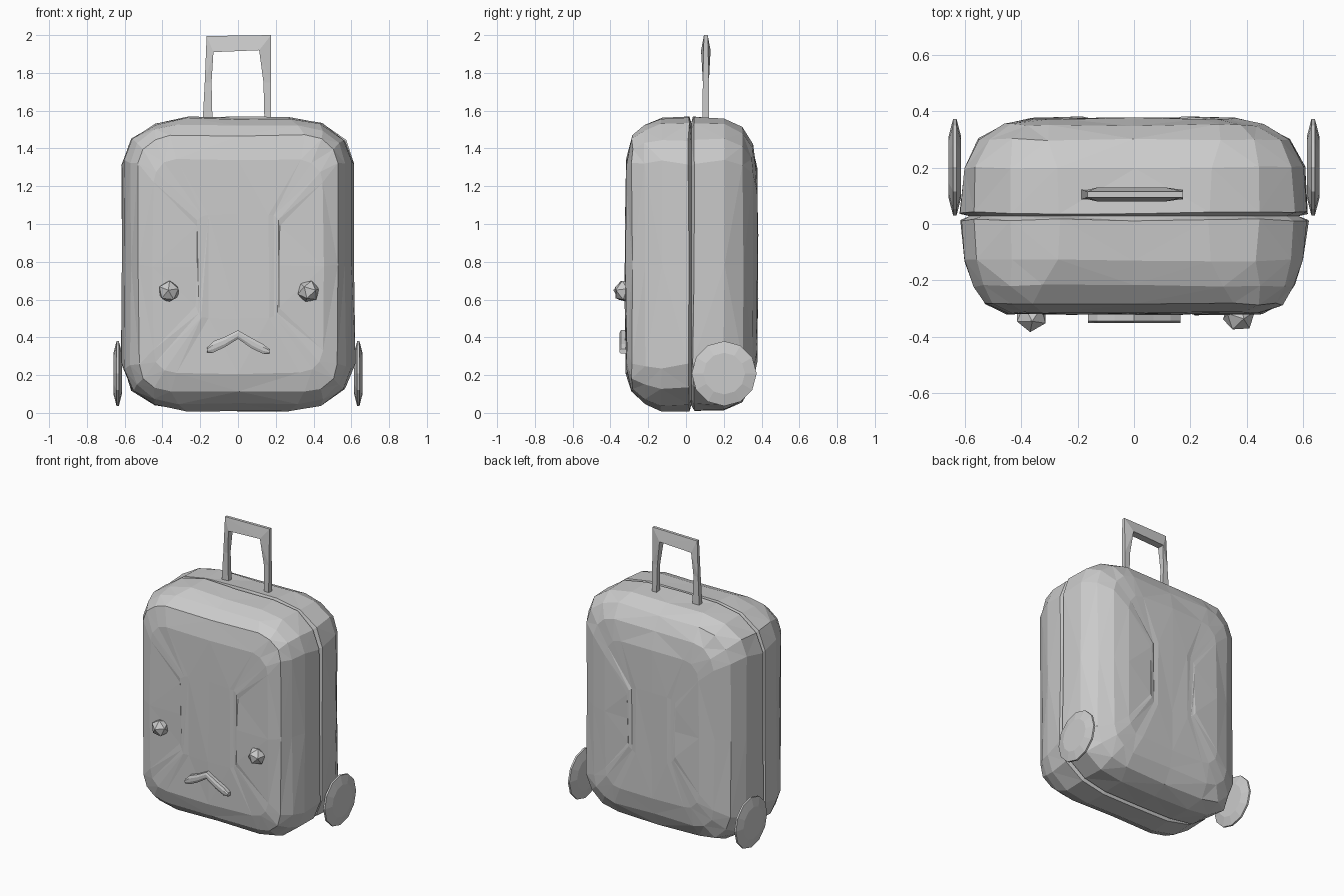
import bpy, bmesh, math, random
from mathutils import Vector

if "Cube" in bpy.data.objects:
    bpy.data.objects.remove(bpy.data.objects["Cube"])

random.seed(4)


def loft(name, rings, jitter=0.0):
    """Skin a list of equal-length closed rings, cap both ends, flat triangles."""
    bm = bmesh.new()
    loops = [[bm.verts.new(Vector(p)) for p in ring] for ring in rings]
    n = len(loops[0])
    for a, b in zip(loops, loops[1:]):
        for i in range(n):
            j = (i + 1) % n
            bm.faces.new((a[i], a[j], b[j], b[i]))
    bm.faces.new(loops[0])
    bm.faces.new(loops[-1])
    if jitter:
        for loop in loops[1:]:
            for v in loop:
                v.co += Vector(random.uniform(-jitter, jitter) for _ in range(3))
    bmesh.ops.triangulate(bm, faces=bm.faces[:])
    bmesh.ops.recalc_face_normals(bm, faces=bm.faces[:])
    mesh = bpy.data.meshes.new(name)
    bm.to_mesh(mesh)
    bm.free()
    obj = bpy.data.objects.new(name, mesh)
    bpy.context.collection.objects.link(obj)
    return obj


def rounded_rect(y, w, lo, hi, rx, rz, seg=3):
    """Rounded rectangle in the xz plane, with a midpoint on each straight side."""
    pts = []
    corners = [(w - rx, hi - rz), (rx - w, hi - rz), (rx - w, lo + rz), (w - rx, lo + rz)]
    for k, (cx, cz) in enumerate(corners):
        for s in range(seg + 1):
            a = math.pi / 2 * (k + s / seg)
            pts.append(Vector((cx + rx * math.cos(a), y, cz + rz * math.sin(a))))
        nx, nz = corners[(k + 1) % 4]
        a = math.pi / 2 * (k + 1)
        end = Vector((nx + rx * math.cos(a), y, nz + rz * math.sin(a)))
        pts.append(pts[-1].lerp(end, 0.5))
    return pts


# Suitcase halves, meeting in a recessed seam
seam = (0.028, 0.585, 0.04, 1.535, 0.33, 0.23)
front = [seam,
         (0.015, 0.617, 0.012, 1.566, 0.35, 0.25),
         (-0.13, 0.602, 0.012, 1.558, 0.33, 0.22),
         (-0.22, 0.57, 0.05, 1.525, 0.25, 0.20),
         (-0.285, 0.525, 0.11, 1.47, 0.17, 0.15),
         (-0.317, 0.45, 0.21, 1.34, 0.12, 0.12),
         (-0.320, 0.22, 0.50, 1.05, 0.06, 0.06)]
back = [seam,
        (0.040, 0.617, 0.012, 1.566, 0.35, 0.25),
        (0.20, 0.605, 0.012, 1.558, 0.33, 0.22),
        (0.30, 0.55, 0.06, 1.51, 0.24, 0.20),
        (0.352, 0.46, 0.15, 1.42, 0.16, 0.15),
        (0.374, 0.36, 0.27, 1.29, 0.12, 0.12),
        (0.378, 0.18, 0.55, 1.00, 0.06, 0.06)]
loft("front_shell", [rounded_rect(*r) for r in front], 0.005)
loft("back_shell", [rounded_rect(*r) for r in back], 0.005)

# Pull handle: outer edge, inner edge and half depths at each mitre
handle = [((-0.187, 1.54), (-0.135, 1.54), 0.018, 0.018),
          ((-0.176, 1.75), (-0.140, 1.75), 0.014, 0.014),
          ((-0.166, 1.995), (-0.130, 1.91), 0.010, 0.025),
          ((0.175, 2.0), (0.112, 1.92), 0.010, 0.025),
          ((0.174, 1.75), (0.135, 1.75), 0.016, 0.016),
          ((0.174, 1.54), (0.140, 1.54), 0.018, 0.018)]
loft("pull_handle", [[(o[0], 0.105 - a, o[1]), (o[0], 0.105 + a, o[1]),
                      (i[0], 0.105 + b, i[1]), (i[0], 0.105 - b, i[1])]
                     for o, i, a, b in handle])

# Wheels: thin discs with tapered rims
for side, label in ((-1, "left"), (1, "right")):
    rings = []
    for dx, r in ((-0.022, 0.11), (-0.006, 0.172), (0.006, 0.172), (0.022, 0.11)):
        rings.append([(side * 0.637 + dx,
                       0.202 + r * math.cos(2 * math.pi * k / 12),
                       0.208 + r * math.sin(2 * math.pi * k / 12)) for k in range(12)])
    loft(label + "_wheel", rings)

# Eyes: faceted beads
for x, label in ((-0.366, "left"), (0.373, "right")):
    bpy.ops.mesh.primitive_ico_sphere_add(subdivisions=1, radius=0.06,
                                          location=(x, -0.325, 0.643),
                                          rotation=(0.3, 0.2, x))
    bpy.context.object.name = label + "_eye"

# Mouth: down-turned strip swelling toward both ends
mouth = [(-0.163, 0.333, 0.014), (-0.13, 0.350, 0.030), (-0.07, 0.375, 0.027),
         (0.0, 0.415, 0.023), (0.07, 0.370, 0.027), (0.13, 0.340, 0.026),
         (0.166, 0.326, 0.012)]
section = [(-0.352, 0.4), (-0.345, 1), (-0.312, 1), (-0.312, -1), (-0.345, -1), (-0.352, -0.4)]
loft("mouth", [[(x, y, z + h * k) for y, k in section] for x, z, h in mouth])
